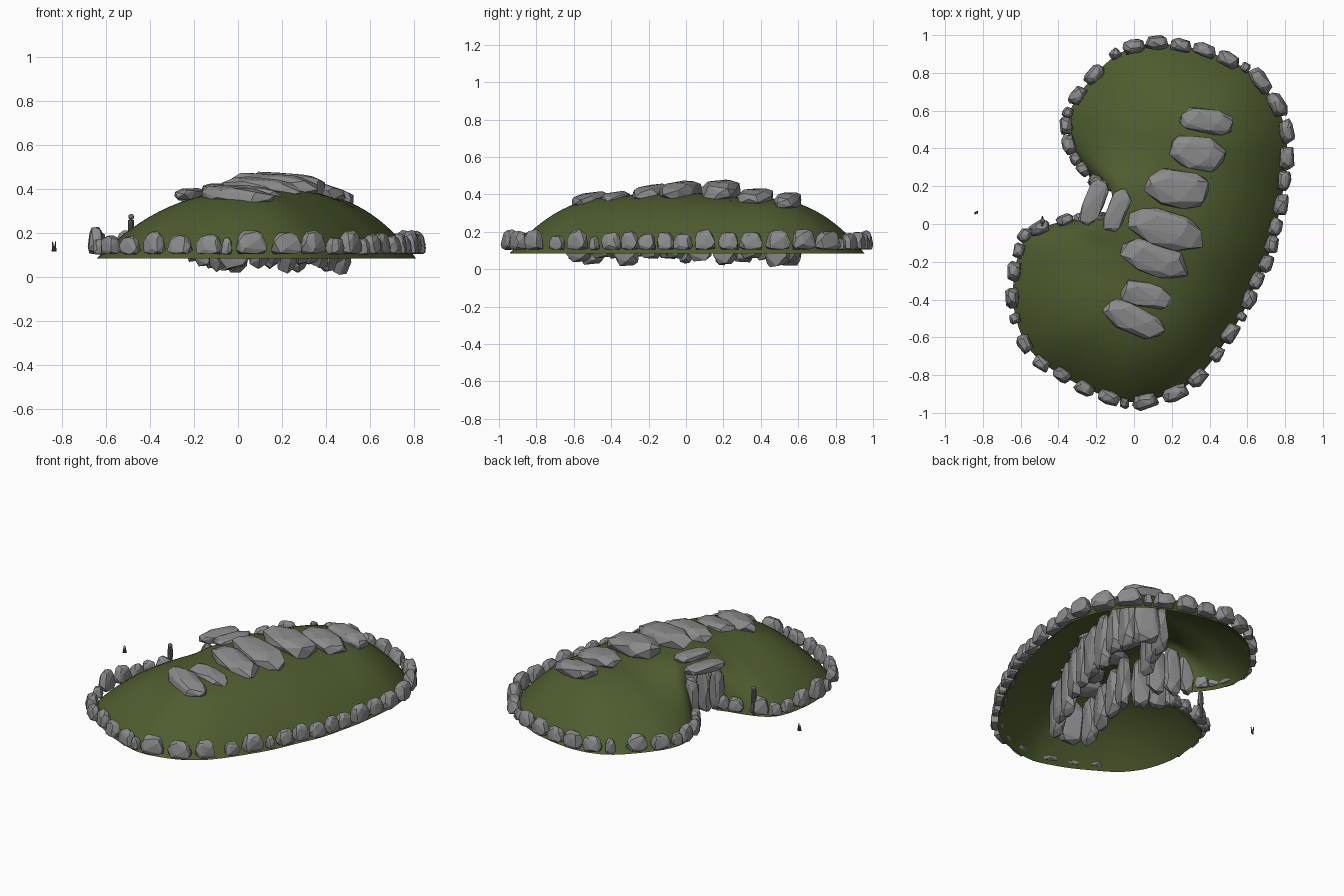
import bpy, bmesh, math, random
from mathutils import Matrix, Vector

if "Cube" in bpy.data.objects:
    bpy.data.objects.remove(bpy.data.objects["Cube"])

random.seed(7)


def material(name, rgb):
    m = bpy.data.materials.new(name)
    m.diffuse_color = (*rgb, 1)
    m.use_nodes = True
    m.node_tree.nodes["Principled BSDF"].inputs["Base Color"].default_value = m.diffuse_color
    return m


STONE = material("grey stone", (0.26, 0.26, 0.26))
GRASS = material("grass green", (0.078, 0.108, 0.028))
DARK = material("dark grey clothing", (0.19, 0.19, 0.19))
BLACK = material("bird dark grey", (0.1, 0.1, 0.1))


def finish(bm, name, mat, smooth=False):
    me = bpy.data.meshes.new(name)
    bm.to_mesh(me)
    bm.free()
    me.materials.append(mat)
    for p in me.polygons:
        p.use_smooth = smooth
    ob = bpy.data.objects.new(name, me)
    bpy.context.collection.objects.link(ob)
    return ob


def add_stone(bm, loc, size, rz=0.0, tilt=0.0, taper=0.0, n=26, box=0.6, floor=-1.0):
    """Rough faceted boulder: convex hull of jittered points on a rounded box."""
    M = Matrix.Translation(loc) @ Matrix.Rotation(rz, 4, 'Z') @ Matrix.Rotation(tilt, 4, 'Y')
    pts = []
    for i in range(n):
        z = 1 - 2 * (i + 0.5) / n
        a = i * 2.39996 + random.uniform(-0.35, 0.35)
        r = math.sqrt(1 - z * z)
        v = [math.copysign(abs(c) ** box, c) * random.uniform(0.95, 1.1)
             for c in (r * math.cos(a), r * math.sin(a), z)]
        k = 1 - taper * max(0, v[2] + 0.3)
        v[2] = max(v[2], floor)
        pts.append(bm.verts.new(M @ Vector((v[0] * k * size[0] / 2, v[1] * k * size[1] / 2,
                                            v[2] * size[2] / 2))))
    res = bmesh.ops.convex_hull(bm, input=pts)
    junk = {g for g in res['geom_interior'] + res['geom_unused'] if isinstance(g, bmesh.types.BMVert)}
    bmesh.ops.delete(bm, geom=list(junk), context='VERTS')


# Kerb: x, y, width of each stone, counter-clockwise from the entrance
KERB = [(-.28, .03, .08), (-.365, .02, .09), (-.5, -.02, .11), (-.58, -.06, .08), (-.61, -.14, .08),
        (-.635, -.25, .11), (-.645, -.39, .11), (-.63, -.5, .06), (-.58, -.635, .11), (-.49, -.74, .1),
        (-.38, -.8, .1), (-.265, -.87, .11), (-.13, -.92, .12), (-.05, -.95, .05), (.06, -.94, .14),
        (.22, -.895, .14), (.34, -.815, .12), (.44, -.69, .09), (.51, -.58, .12), (.57, -.49, .05),
        (.61, -.4, .11), (.65, -.3, .1), (.7, -.21, .1), (.73, -.11, .1), (.75, -.015, .1),
        (.78, .1, .12), (.795, .23, .11), (.81, .35, .13), (.81, .49, .13), (.76, .63, .14),
        (.67, .76, .15), (.59, .83, .05), (.5, .87, .12), (.375, .92, .12), (.25, .945, .11),
        (.12, .96, .12), (0, .94, .12), (-.1, .9, .06), (-.21, .79, .12), (-.3, .68, .11),
        (-.35, .59, .06), (-.36, .52, .1), (-.345, .42, .11), (-.31, .345, .07), (-.27, .29, .08)]

bm = bmesh.new()
for i, (x, y, w) in enumerate(KERB):
    a, b = KERB[max(i - 1, 0)], KERB[min(i + 1, len(KERB) - 1)]
    h = 0.055 + w * 0.4 + random.uniform(-0.01, 0.015)
    if i == 6:
        h = 0.13
    add_stone(bm, (x, y, 0.098 + h / 2), (w * 1.03, 0.04 + w * 0.32, h),
              math.atan2(b[1] - a[1], b[0] - a[0]), taper=0.22, floor=-0.85)
finish(bm, "kerb_stones", STONE)

# Mound: kidney outline shrunk in rings towards a ridge line, steep at the entrance
ring = [Vector(k[:2]) for k in KERB] + [Vector((-.21, .23)), Vector((-.18, .14)), Vector((-.21, .06))]
loop = ring + [ring[0]]
total = sum((q - p).length for p, q in zip(loop, loop[1:]))
N, RINGS = 150, 16
outline, acc, j = [], 0.0, 0
for i in range(N):
    d = total * i / N
    while acc + (loop[j + 1] - loop[j]).length < d:
        acc += (loop[j + 1] - loop[j]).length
        j += 1
    seg = loop[j + 1] - loop[j]
    outline.append(loop[j] + seg * ((d - acc) / seg.length))
for _ in range(4):
    outline = [(outline[i - 1] + outline[i] * 2 + outline[(i + 1) % N]) / 4 for i in range(N)]

A, B = Vector((.05, -.35)), Vector((.29, .4))
DOOR = Vector((-.2, .14))
bm = bmesh.new()
rows = []
for p in outline:
    t = min(1, max(0, (p - A).dot(B - A) / (B - A).length_squared))
    s = A + (B - A) * t
    power = 2.3 + 5.5 * math.exp(-((p - DOOR).length / 0.2) ** 2)
    row = []
    for k in range(RINGS + 1):
        r = 1 - (k / RINGS) ** 1.3
        q = s + (p - s) * r
        peak = 0.295 + 0.03 * math.sin(math.pi * min(1, t + 0.1))
        row.append(bm.verts.new((q.x, q.y, 0.085 + peak * (1 - r ** power))))
    rows.append(row)
for i in range(N):
    a, b = rows[i], rows[(i + 1) % N]
    for k in range(RINGS):
        bm.faces.new((a[k], b[k], b[k + 1], a[k + 1]))
bmesh.ops.remove_doubles(bm, verts=bm.verts, dist=0.0005)
# doorway opening
hole = []
for f in bm.faces:
    c = f.calc_center_median()
    if c.x < -0.08 and 0.055 < c.y < 0.205 and c.z < 0.35:
        hole.append(f)
bmesh.ops.delete(bm, geom=hole, context='FACES')
bmesh.ops.recalc_face_normals(bm, faces=bm.faces)
if sum(f.normal.z for f in bm.faces) < 0:
    bmesh.ops.reverse_faces(bm, faces=bm.faces)
finish(bm, "grass_mound", GRASS, smooth=True)

# Roof slabs: x, y, z, length, width, thickness, heading in degrees
CAPS = [(.385, .545, .365, .29, .14, .09, -10), (.34, .375, .385, .29, .18, .09, -13),
        (.23, .185, .42, .34, .2, .11, -10), (.17, -.03, .415, .4, .2, .11, -17),
        (.11, -.185, .40, .36, .17, .1, -20), (.065, -.375, .375, .29, .14, .08, -12),
        (0, -.505, .365, .34, .15, .09, -25), (-.09, .07, .4, .25, .11, .05, 68)]
bm = bmesh.new()
for x, y, z, l, w, t, a in CAPS:
    add_stone(bm, (x, y, z), (l, w, t), math.radians(a), tilt=0.1 if a < 0 else 0, n=28, box=0.75)
finish(bm, "roof_slabs", STONE)

bm = bmesh.new()
add_stone(bm, (-.21, .12, .375), (.26, .11, .06), math.radians(68), n=26, box=0.7)
finish(bm, "entrance_lintel", STONE)

# Chamber walls: upright slabs along both sides and across the ends
bm = bmesh.new()


def upright(x, y, heading, w, top, low):
    add_stone(bm, (x, y, (low + top) / 2), (w, 0.075, top - low), heading, taper=0.12, n=26)


start, end = Vector((.0, -.54)), Vector((.37, .52))
axis = (end - start).normalized()
side = Vector((-axis.y, axis.x))
head = math.atan2(axis.y, axis.x)
for i in range(9):
    t = i / 8
    e = abs(2 * t - 1)
    top = 0.375 - 0.06 * e * e
    half = 0.15 - 0.05 * e * e
    for sgn in (1, -1):
        p = start.lerp(end, t) + side * sgn * half
        if sgn > 0 and 0.03 < p.y < 0.2:
            continue                     # gap where the passage enters
        upright(p.x, p.y, head + random.uniform(-.12, .12), 0.155, top, random.uniform(0.01, 0.06))
for p, s in ((start, -1), (end, 1)):
    q = p + axis * s * 0.05
    upright(q.x, q.y, head + math.pi / 2, 0.17, 0.31, 0.04)
finish(bm, "chamber_walls", STONE)

# Passage walls
bm = bmesh.new()
for x, y, w, low in ((-.24, .035, .08, .085), (-.15, .025, .11, .04), (-.05, .0, .11, .02),
                     (-.2, .225, .09, .07), (-.11, .205, .11, .04), (-.01, .185, .11, .02)):
    upright(x, y, math.radians(-12), w, 0.35, low)
finish(bm, "passage_walls", STONE)


# Small visitor standing by the entrance
def cone(bm, loc, r1, r2, h, rot=0.0):
    bmesh.ops.create_cone(bm, cap_ends=True, segments=8, radius1=r1, radius2=r2, depth=h,
                          matrix=Matrix.Translation(loc) @ Matrix.Rotation(rot, 4, 'X'))


bm = bmesh.new()
px, py = -.485, .015
for s in (1, -1):
    cone(bm, (px, py + s * .008, .155), .007, .009, .09)
    cone(bm, (px, py + s * .018, .225), .005, .006, .065, s * .12)
cone(bm, (px, py, .229), .013, .014, .064)
bmesh.ops.create_icosphere(bm, subdivisions=2, radius=.014,
                           matrix=Matrix.Translation((px, py, .274)))
finish(bm, "visitor", DARK)

# Tiny bird away from the mound: two raised wings and a body
bm = bmesh.new()
for s in (1, -1):
    cone(bm, (-.835 + s * .006, .06, .14), .005, .002, .045, s * .2)
cone(bm, (-.835, .06, .13), .003, .006, .025)
finish(bm, "bird", BLACK)
